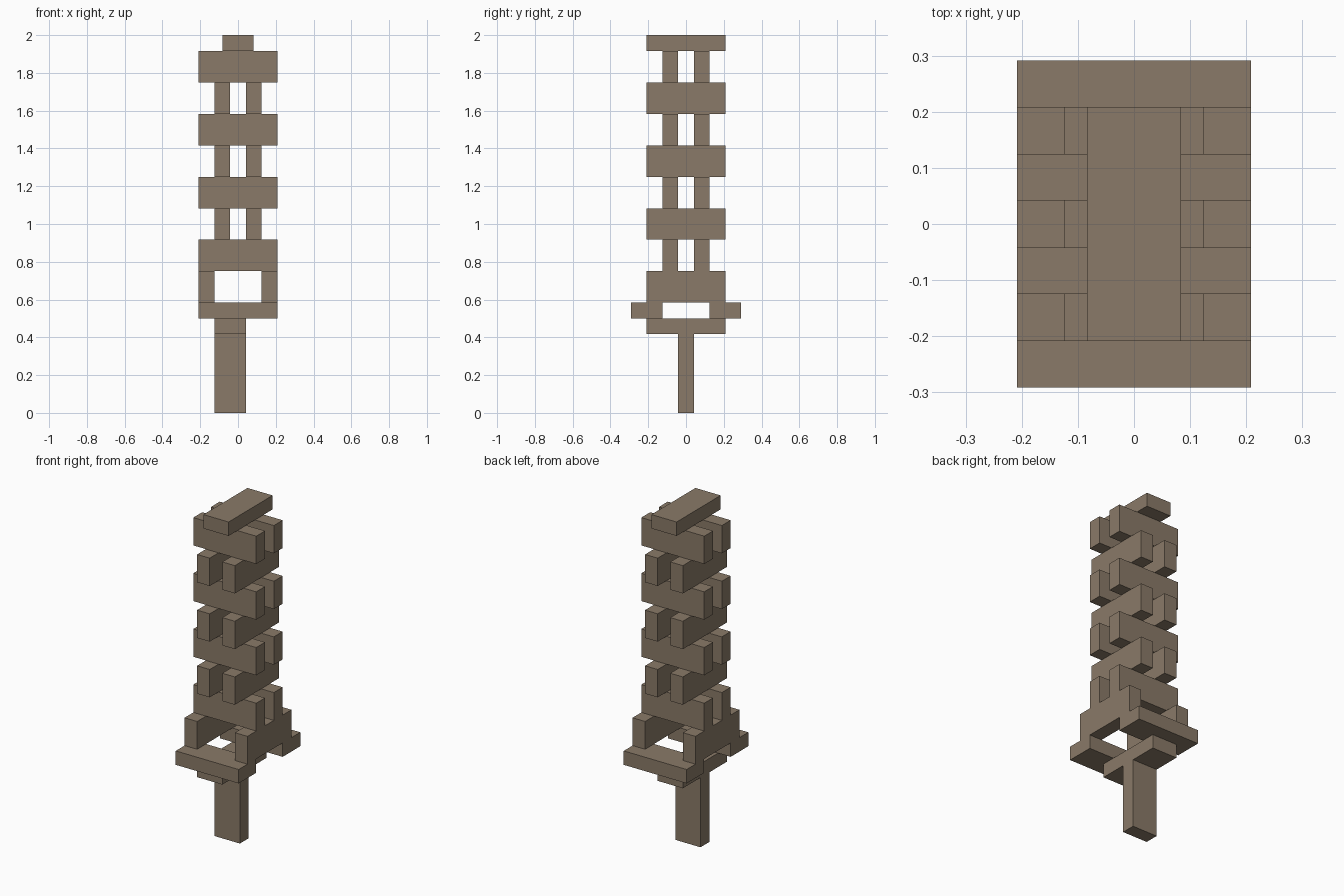
import bpy
import bmesh
from mathutils import Vector

cube = bpy.data.objects.get("Cube")
if cube:
    bpy.data.objects.remove(cube, do_unlink=True)

U = 2 / 24            # plank thickness; every plank is 5 x 2 x 1 units
L, W, T = 5, 2, 1

wood = bpy.data.materials.new("brown_wood")
wood.use_nodes = True
colour = (0.254, 0.195, 0.138, 1)
wood.diffuse_color = colour
wood.node_tree.nodes["Principled BSDF"].inputs["Base Color"].default_value = colour


def plank(name, x, y, z, size):
    """Box centred on x, y with its underside at z, all in plank units."""
    bm = bmesh.new()
    bmesh.ops.create_cube(bm, size=1)
    bmesh.ops.scale(bm, vec=Vector(size) * U, verts=bm.verts)
    mesh = bpy.data.meshes.new(name)
    bm.to_mesh(mesh)
    bm.free()
    mesh.materials.append(wood)
    obj = bpy.data.objects.new(name, mesh)
    obj.location = Vector((x, y, z + size[2] / 2)) * U
    bpy.context.collection.objects.link(obj)


# Upright post and the flat plank balanced on it
plank("post", -0.5, 0, 0, (W, T, L))
plank("base_plank", -0.5, 0, 5, (W, L, T))

# Flat pair across the ends of the base plank
for side, s in (("front", -1), ("back", 1)):
    plank(f"{side}_flat_plank", 0, s * 2.5, 6, (L, W, T))

# Wide-set pair on edge
for side, s in (("right", -1), ("left", 1)):
    plank(f"{side}_support_plank", s * 2, 0, 7, (T, L, W))

# Crossing pairs on edge, alternating direction
for i in range(7):
    z = 9 + i * W
    for s in (-1, 1):
        if i % 2 == 0:
            side = "front" if s < 0 else "back"
            plank(f"{side}_tower_plank_{i + 1}", 0, s, z, (L, T, W))
        else:
            side = "right" if s < 0 else "left"
            plank(f"{side}_tower_plank_{i + 1}", s, 0, z, (T, L, W))

# Flat plank on top
plank("top_plank", 0, 0, 23, (W, L, T))
